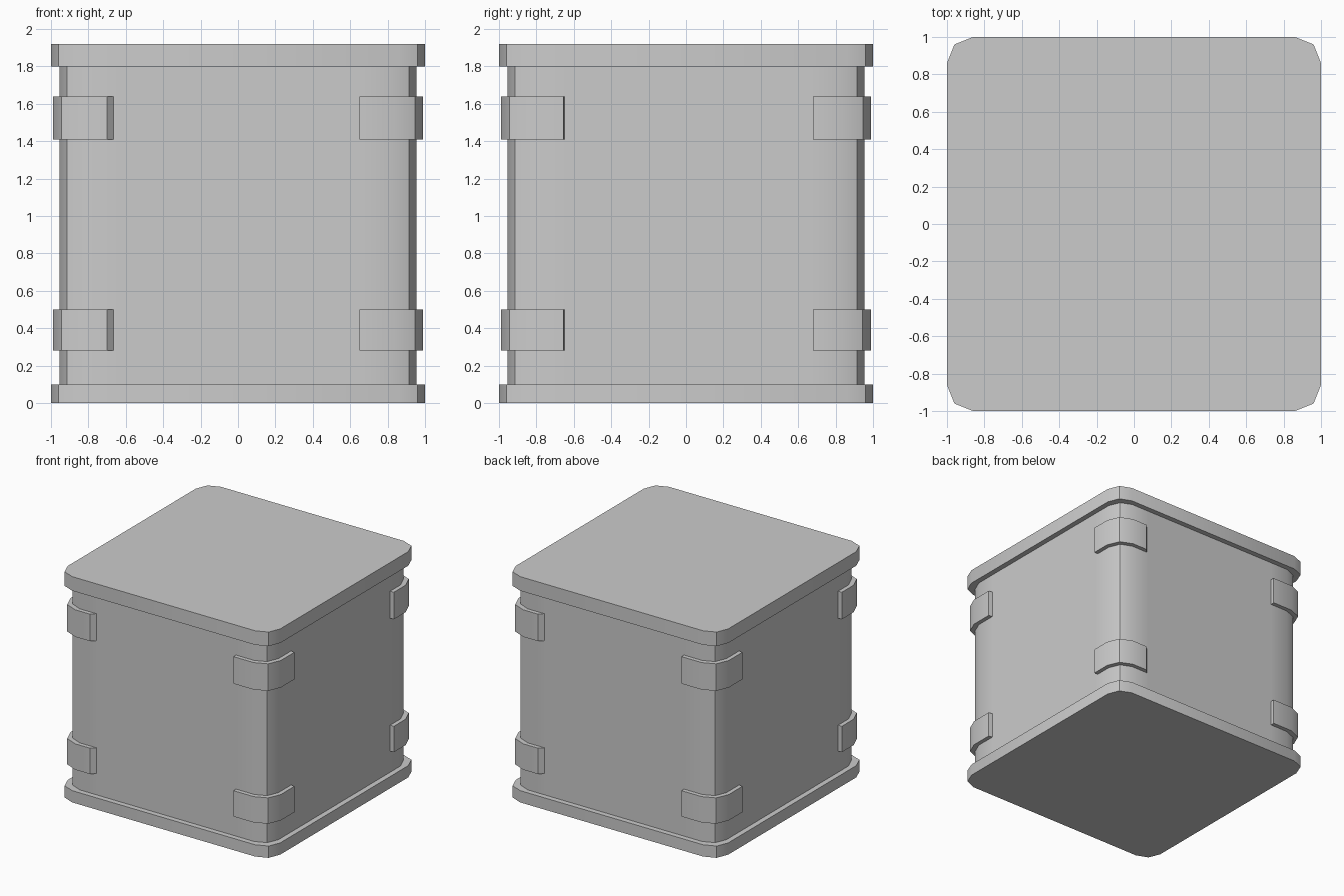
import bpy
import bmesh
import math

if "Cube" in bpy.data.objects:
    bpy.data.objects.remove(bpy.data.objects["Cube"])


def prism(name, outline, z0, z1):
    """Extrude a counter-clockwise outline from z0 to z1."""
    bm = bmesh.new()
    face = bm.faces.new([bm.verts.new((x, y, z0)) for x, y in outline])
    grown = bmesh.ops.extrude_face_region(bm, geom=[face], use_keep_orig=True)
    top = [v for v in grown["geom"] if isinstance(v, bmesh.types.BMVert)]
    bmesh.ops.translate(bm, verts=top, vec=(0, 0, z1 - z0))
    bmesh.ops.recalc_face_normals(bm, faces=bm.faces)
    mesh = bpy.data.meshes.new(name)
    bm.to_mesh(mesh)
    bm.free()
    obj = bpy.data.objects.new(name, mesh)
    bpy.context.collection.objects.link(obj)
    bpy.ops.object.select_all(action='DESELECT')
    obj.select_set(True)
    bpy.context.view_layer.objects.active = obj
    bpy.ops.object.shade_smooth_by_angle(angle=math.radians(32))
    return obj


def turned(points, quarter):
    """Rotate 2D points by quarter turns."""
    for _ in range(quarter):
        points = [(-y, x) for x, y in points]
    return points


def box_outline(corner):
    """Repeat one corner profile around all four sides."""
    return [p for q in range(4) for p in turned(corner, q)]


# base, body and lid
plate = [(1, 0.86), (0.96, 0.96), (0.86, 1)]
wall = [(0.955, 0.65), (0.955, 0.82), (0.915, 0.915), (0.82, 0.955), (0.65, 0.955)]
prism("base", box_outline(plate), 0, 0.10)
prism("body", box_outline(wall), 0.10, 1.80)
prism("lid", box_outline(plate), 1.80, 1.92)


def clip_outline(a_in, a_out, b_in, b_out):
    """Strip wrapping the +x +y corner; a = end on the x side, b = end on the y side."""
    return [(0.955, a_in), (0.99, a_out), (0.99, 0.84), (0.945, 0.945), (0.84, 0.99),
            (b_out, 0.99), (b_in, 0.955), (0.82, 0.955), (0.915, 0.915), (0.955, 0.82)]


# corner clips, opposite corners share a shape
bevelled = clip_outline(0.68, 0.68, 0.665, 0.70)
square = clip_outline(0.65, 0.65, 0.65, 0.655)
corners = ["back_right", "back_left", "front_left", "front_right"]
for q, corner in enumerate(corners):
    outline = turned(square if q % 2 else bevelled, q)
    prism(f"{corner}_lower_clip", outline, 0.28, 0.50)
    prism(f"{corner}_upper_clip", outline, 1.41, 1.64)
